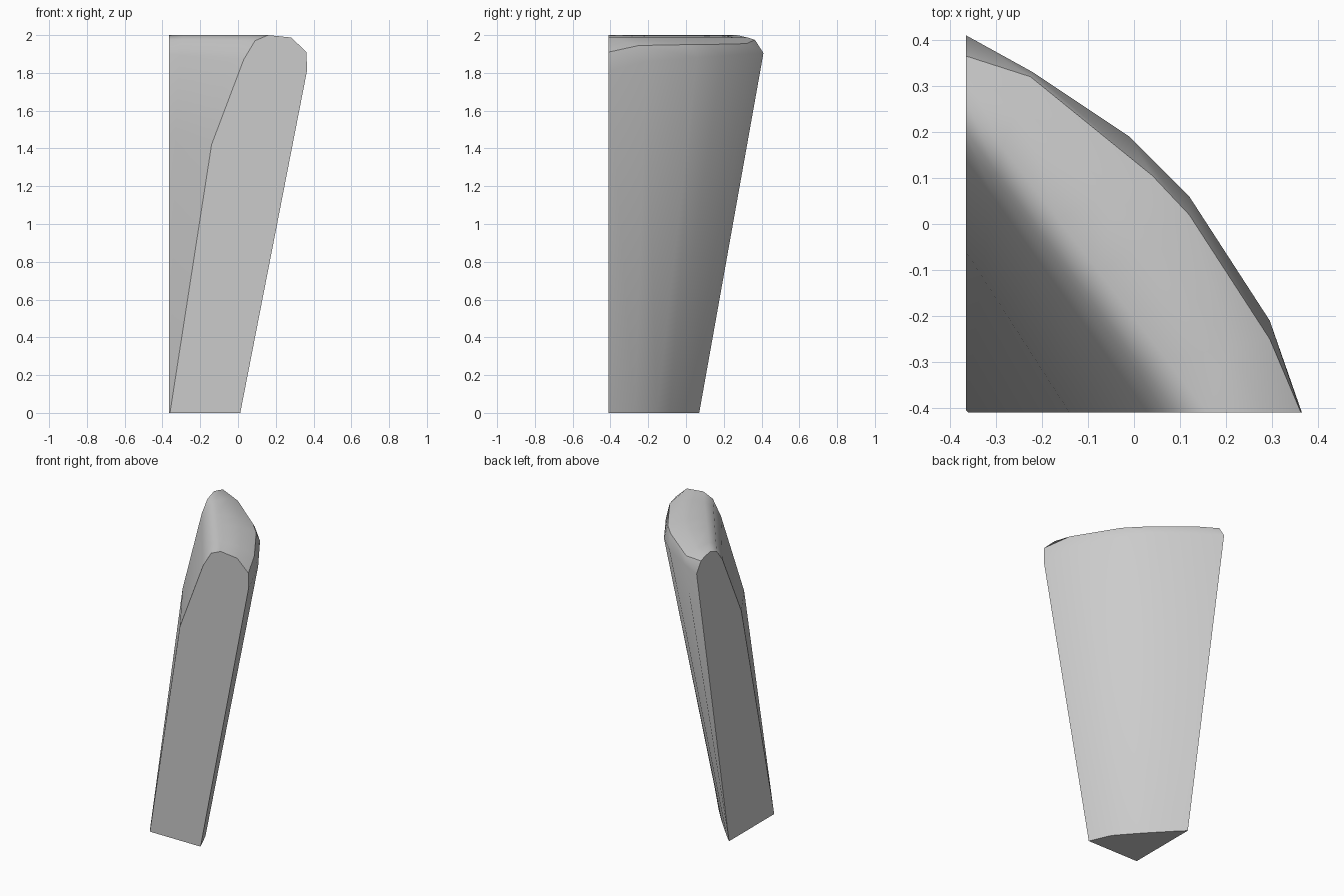
import bpy, bmesh
from mathutils import Vector

cube = bpy.data.objects.get("Cube")
if cube:
    bpy.data.objects.remove(cube)

X0, Y0 = -0.365, -0.41  # the two flat cut planes

# Inner wall and top ridge on each cut plane: (position, height)
front_inner = [(-0.36, 0), (-0.14, 1.42), (0.03, 1.87), (0.09, 1.97), (0.16, 2.0)]
side_inner = [(-0.405, 0), (-0.06, 1.48), (0.14, 1.9), (0.2, 1.975), (0.27, 2.0)]

# Outer wall from the front cut to the side cut
stations = [0, 0.17, 0.45, 0.62, 0.85, 1]
rim = [(0.363, Y0, 1.91), (0.295, -0.25, 1.945), (0.12, 0.02, 1.95),
       (0.04, 0.105, 1.95), (-0.225, 0.32, 1.955), (X0, 0.365, 1.975)]
shoulder = [(0.365, Y0, 1.81), (0.295, -0.21, 1.86), (0.12, 0.06, 1.88),
            (-0.01, 0.19, 1.89), (-0.22, 0.33, 1.9), (X0, 0.41, 1.905)]
foot = [(0.012, Y0, 0), (-0.05, -0.27, 0), (-0.15, -0.155, 0),
        (-0.21, -0.09, 0), (-0.305, 0.01, 0), (X0, 0.07, 0)]


def section(i):
    """One cross-section, from inner foot over the top to outer foot."""
    t = stations[i]
    pts = [Vector((fx, Y0, fz)).lerp(Vector((X0, sy, sz)), t)
           for (fx, fz), (sy, sz) in zip(front_inner, side_inner)]
    edge = Vector(rim[i])
    crown = pts[-1].lerp(edge, 0.6)
    crown.z = 1.987
    return pts + [crown, edge, Vector(shoulder[i]), Vector(foot[i])]


bm = bmesh.new()
rows = [[bm.verts.new(p) for p in section(i)] for i in range(len(stations))]
RIM = len(front_inner) + 1

# Curved skin between neighbouring sections
for a, b in zip(rows, rows[1:]):
    for j in range(len(a) - 1):
        bm.faces.new((a[j], b[j], b[j + 1], a[j + 1])).smooth = True

# Flat ends and underside
bm.faces.new(rows[0])
bm.faces.new(rows[-1][::-1])
bm.faces.new([r[0] for r in rows] + [r[-1] for r in reversed(rows)])
bmesh.ops.recalc_face_normals(bm, faces=bm.faces)

# Hard edges around the flat faces and along the outer rim
for e in bm.edges:
    if any(not f.smooth for f in e.link_faces):
        e.smooth = False
for a, b in zip(rows, rows[1:]):
    bm.edges.get((a[RIM], b[RIM])).smooth = False

mesh = bpy.data.meshes.new("curved_wall_segment")
bm.to_mesh(mesh)
bm.free()
wall = bpy.data.objects.new("curved_wall_segment", mesh)
bpy.context.collection.objects.link(wall)

# Plain grey
grey = bpy.data.materials.new("light_grey")
grey.use_nodes = True
colour = (0.6, 0.6, 0.6, 1)
grey.diffuse_color = colour
grey.node_tree.nodes["Principled BSDF"].inputs["Base Color"].default_value = colour
mesh.materials.append(grey)
